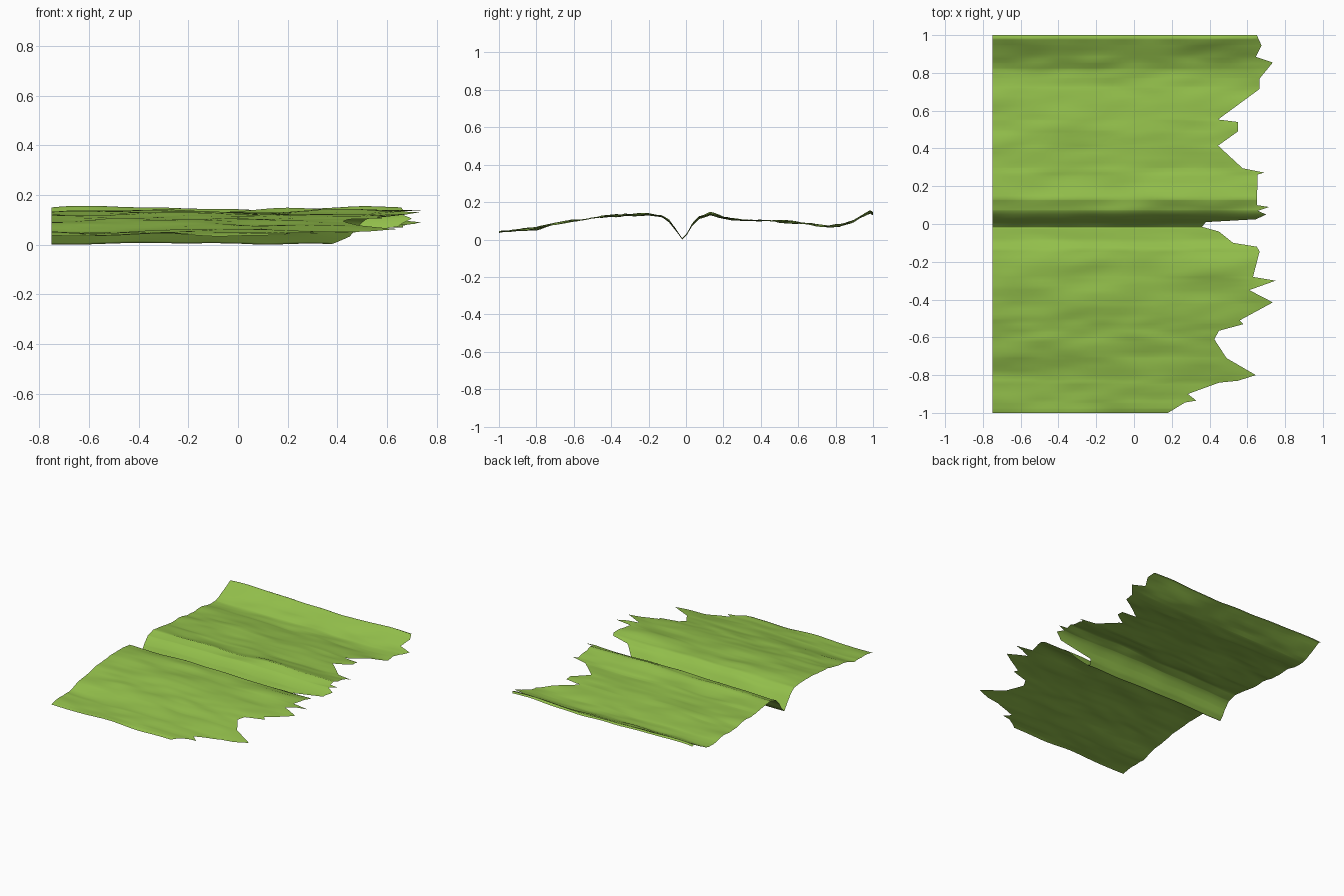
import bpy
from mathutils import noise, Vector

if "Cube" in bpy.data.objects:
    bpy.data.objects.remove(bpy.data.objects["Cube"])

# ragged right edge, as (y, x)
EDGE = [(-1, .18), (-.945, .27), (-.935, .33), (-.9, .285), (-.84, .45), (-.83, .55),
        (-.8, .645), (-.71, .49), (-.61, .425), (-.565, .45), (-.53, .58), (-.51, .56),
        (-.415, .735), (-.35, .61), (-.3, .75), (-.28, .63), (-.145, .665), (-.12, .65),
        (-.1, .525), (-.04, .45), (-.015, .36), (.01, .38), (.025, .645), (.05, .70),
        (.07, .655), (.09, .715), (.1, .65), (.262, .655), (.272, .69), (.295, .575),
        (.415, .445), (.49, .55), (.54, .55), (.553, .445), (.715, .665), (.77, .665),
        (.855, .735), (.885, .645), (.945, .675), (1, .65)]
# cross-section, as (y, z): low bank, sharp gully, second bank
SECTION = [(-1, .043), (-.98, .05), (-.8, .068), (-.6, .108), (-.5, .127), (-.35, .14), (-.2, .144),
           (-.13, .132), (-.09, .107), (-.06, .068), (-.02, .014), (.005, .04), (.03, .085),
           (.07, .128), (.13, .146), (.2, .128), (.3, .112), (.5, .105), (.65, .092),
           (.73, .08), (.82, .082), (.9, .108), (.95, .135), (.985, .153), (1, .145)]
LEFT, COLS = -.75, 40


def lerp_table(table, y):
    for (y0, v0), (y1, v1) in zip(table, table[1:]):
        if y <= y1:
            return v0 + (v1 - v0) * (y - y0) / (y1 - y0)
    return table[-1][1]


def wrinkle(x, y):
    # creases stretched along x
    broad = noise.noise(Vector((x * 2.5, y * 7, 3.7)))
    fine = noise.noise(Vector((x * 5, y * 18, 9.1)))
    return .014 * broad + .006 * fine


rows = sorted({y for y, _ in EDGE} | {y for y, _ in SECTION} | {round(-1 + i * .025, 3) for i in range(81)})
verts, faces = [], []
for y in rows:
    right, base = lerp_table(EDGE, y), lerp_table(SECTION, y)
    for c in range(COLS + 1):
        x = LEFT + (right - LEFT) * c / COLS
        verts.append([x, y, base + wrinkle(x, y)])
low = min(v[2] for v in verts)
for v in verts:
    v[2] -= low
n = COLS + 1
for r in range(len(rows) - 1):
    for c in range(COLS):
        a = r * n + c
        faces.append((a, a + 1, a + 1 + n, a + n))

# grassy terrain sheet
mesh = bpy.data.meshes.new("grass_sheet")
mesh.from_pydata(verts, [], faces)
sheet = bpy.data.objects.new("grass_sheet", mesh)
bpy.context.collection.objects.link(sheet)
mesh.polygons.foreach_set("use_smooth", [True] * len(faces))
grass = bpy.data.materials.new("grass")
grass.diffuse_color = (.29, .52, .07, 1)
grass.use_nodes = True
grass.node_tree.nodes["Principled BSDF"].inputs["Base Color"].default_value = grass.diffuse_color
mesh.materials.append(grass)
